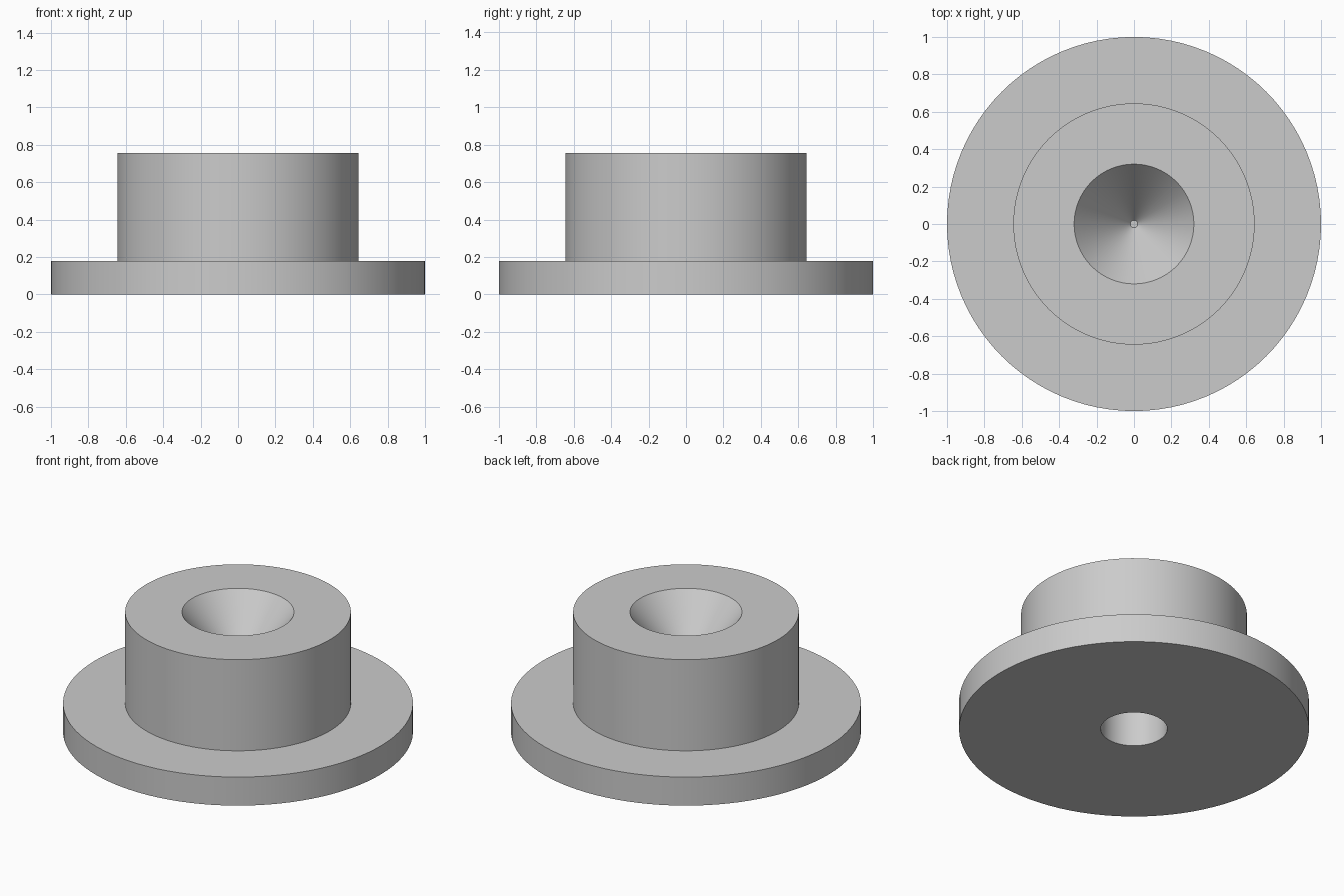
import bpy
import bmesh
from math import radians

# Remove the default cube
cube = bpy.data.objects.get("Cube")
if cube:
    bpy.data.objects.remove(cube, do_unlink=True)

SIDES = 96

# Plain grey material
grey = bpy.data.materials.new("plain grey")
grey.use_nodes = True
colour = (0.6, 0.6, 0.6, 1.0)
grey.diffuse_color = colour
grey.node_tree.nodes["Principled BSDF"].inputs["Base Color"].default_value = colour


def lathe(name, profile):
    """Spin a closed (radius, height) profile around the z axis."""
    bm = bmesh.new()
    verts = [bm.verts.new((r, 0, z)) for r, z in profile]
    edges = [bm.edges.new(pair) for pair in zip(verts, verts[1:])]
    bmesh.ops.spin(bm, geom=verts + edges, cent=(0, 0, 0), axis=(0, 0, 1),
                   angle=radians(360), steps=SIDES, use_merge=True)
    bmesh.ops.remove_doubles(bm, verts=bm.verts, dist=1e-5)
    bmesh.ops.recalc_face_normals(bm, faces=bm.faces)
    mesh = bpy.data.meshes.new(name)
    bm.to_mesh(mesh)
    bm.free()
    mesh.materials.append(grey)
    obj = bpy.data.objects.new(name, mesh)
    bpy.context.collection.objects.link(obj)
    bpy.ops.object.select_all(action="DESELECT")
    obj.select_set(True)
    bpy.context.view_layer.objects.active = obj
    bpy.ops.object.shade_smooth_by_angle(angle=radians(30))
    return obj


# Flanged bushing: blind bore below, conical dimple with a flat tip above
lathe("flanged_bushing", [
    (0, 0.32), (0.19, 0.32), (0.19, 0),      # bore
    (1, 0), (1, 0.18),                       # flange
    (0.645, 0.18), (0.645, 0.755),           # hub
    (0.32, 0.755), (0.02, 0.39), (0, 0.39),  # dimple
])
